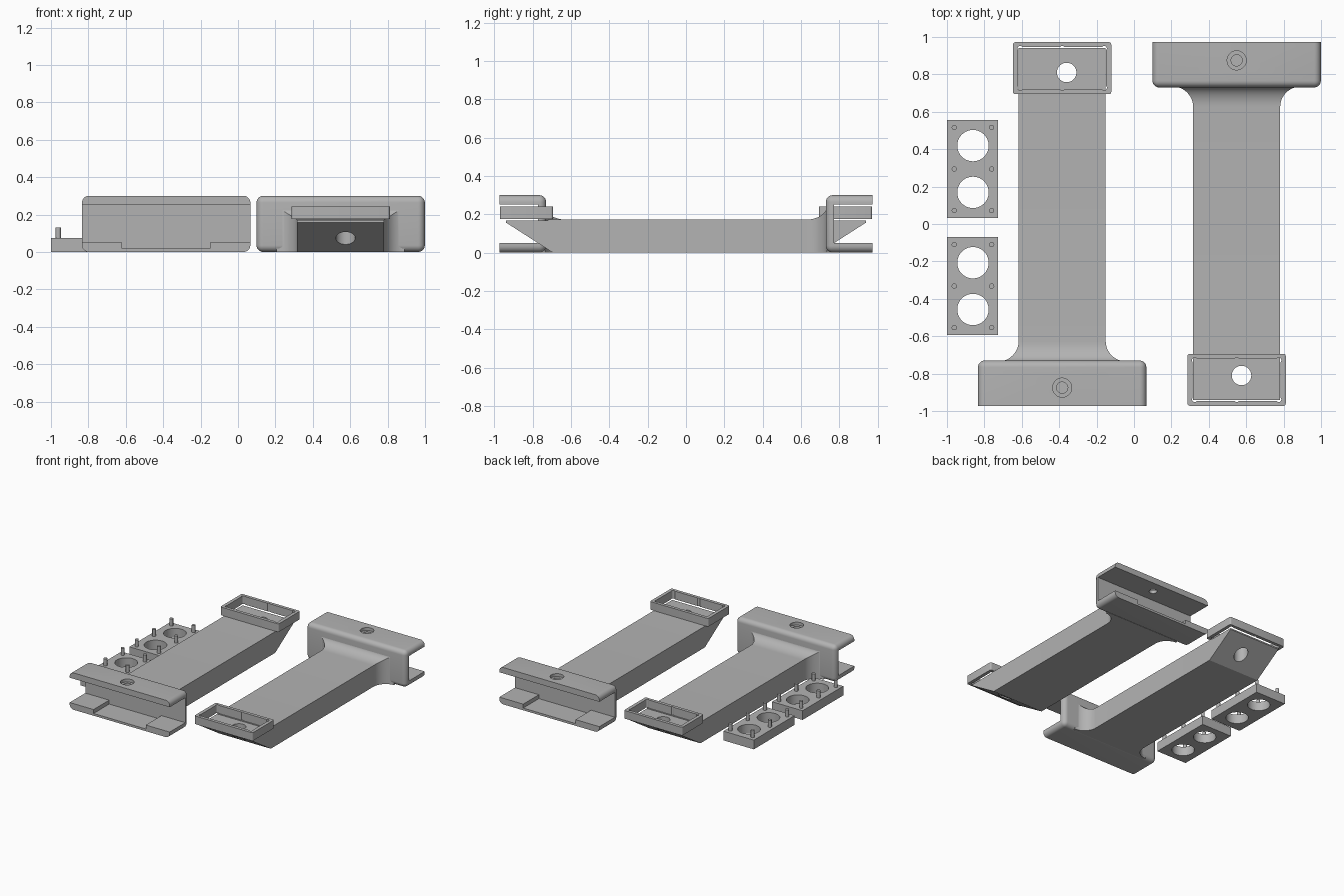
import bpy, bmesh, math
from mathutils import Matrix, Vector

if "Cube" in bpy.data.objects:
    bpy.data.objects.remove(bpy.data.objects["Cube"])

grey = bpy.data.materials.new("light_grey")
grey.diffuse_color = (0.45, 0.45, 0.45, 1)
grey.use_nodes = True
grey.node_tree.nodes["Principled BSDF"].inputs["Base Color"].default_value = grey.diffuse_color


def make(name, bm, cutter=False):
    bmesh.ops.recalc_face_normals(bm, faces=bm.faces)
    me = bpy.data.meshes.new(name)
    bm.to_mesh(me)
    bm.free()
    ob = bpy.data.objects.new(name, me)
    bpy.context.collection.objects.link(ob)
    me.materials.append(grey)
    ob.hide_render = cutter
    return ob


def add_box(bm, x, y, z):
    mat = Matrix.Translation(((x[0] + x[1]) / 2, (y[0] + y[1]) / 2, (z[0] + z[1]) / 2))
    mat = mat @ Matrix.Diagonal((x[1] - x[0], y[1] - y[0], z[1] - z[0], 1))
    return bmesh.ops.create_cube(bm, size=1, matrix=mat)["verts"]


def add_cyl(bm, x, y, z, r, n=40):
    bmesh.ops.create_cone(bm, cap_ends=True, segments=n, radius1=r, radius2=r, depth=z[1] - z[0],
                          matrix=Matrix.Translation((x, y, (z[0] + z[1]) / 2)))


def boolean(ob, tool, op="DIFFERENCE"):
    """Apply a boolean and remove the tool object."""
    m = ob.modifiers.new("bool", "BOOLEAN")
    m.operation, m.solver, m.object = op, "EXACT", tool
    bpy.context.view_layer.objects.active = ob
    bpy.ops.object.modifier_apply(modifier=m.name)
    bpy.data.objects.remove(tool)


def cut_box(ob, x, y, z):
    bm = bmesh.new()
    add_box(bm, x, y, z)
    boolean(ob, make("cutter", bm, True))


def cut_cyl(ob, *args):
    bm = bmesh.new()
    add_cyl(bm, *args)
    boolean(ob, make("cutter", bm, True))


def smooth(ob):
    bpy.ops.object.select_all(action="DESELECT")
    ob.select_set(True)
    bpy.context.view_layer.objects.active = ob
    bpy.ops.object.shade_smooth_by_angle(angle=math.radians(32))


def place(ob, cx, side):
    """Move a part to its arm; side -1 flips it front to back."""
    ob.data.transform(Matrix.Translation((cx, 0, 0)) @ Matrix.Diagonal((1, side, 1, 1)))
    if side < 0:
        ob.data.flip_normals()
    smooth(ob)


def build_clamp(name):
    # rounded block, sharp only around its open front
    bm = bmesh.new()
    add_box(bm, (-0.45, 0.45), (-0.973, -0.73), (0, 0.3))
    edges = [e for e in bm.edges if max(v.co.y for v in e.verts) > -0.8]
    bmesh.ops.bevel(bm, geom=edges, offset=0.036, segments=7, profile=0.5, affect="EDGES")
    ob = make(name, bm)
    cut_box(ob, (-1, 1), (-1.1, -0.772), (0.05, 0.252))      # channel
    cut_box(ob, (-0.235, 0.235), (-1.1, -0.772), (0.018, 0.1))  # shallow recess
    cut_cyl(ob, 0, -0.875, (0.2, 0.4), 0.03)                  # screw hole
    cut_cyl(ob, 0, -0.875, (0.276, 0.4), 0.051)               # counterbore
    return ob


def build_beam(name, hole_x):
    # sections (y, half width, bottom, top): flared root, straight run, sloped end
    rows = [(-0.755, 0.335, 0, 0.24)]
    for i in range(13):
        a = math.pi / 2 * i / 12
        rows.append((-0.735 + 0.11 * (1 - math.cos(a)), 0.2325 + 0.11 * (1 - math.sin(a)), 0,
                     0.172 + 0.07 * (1 - math.sin(a))))
    rows += [(0.695, 0.2325, 0, 0.172), (0.94, 0.2325, 0.157, 0.18)]
    bm = bmesh.new()
    rings = [[bm.verts.new(p) for p in ((-w, y, b), (w, y, b), (w, y, t), (-w, y, t))]
             for y, w, b, t in rows]
    for r, s in zip(rings, rings[1:]):
        for k in range(4):
            bm.faces.new((r[k], r[(k + 1) % 4], s[(k + 1) % 4], s[k]))
    bm.faces.new(rings[0])
    bm.faces.new(rings[-1])
    ob = make(name, bm)
    cut_box(ob, (-0.235, 0.235), (0.72, 0.946), (0.168, 0.3))
    cut_cyl(ob, hole_x, 0.81, (-0.1, 0.4), 0.052)
    return ob


def build_tray(name):
    # open rim with peg sockets along the inner wall
    bm = bmesh.new()
    add_box(bm, (-0.2625, 0.2625), (0.694, 0.972), (0.176, 0.242))
    edges = [e for e in bm.edges if abs(e.verts[0].co.z - e.verts[1].co.z) > 0.05]
    bmesh.ops.bevel(bm, geom=edges, offset=0.012, segments=4, profile=0.5, affect="EDGES")
    ob = make(name, bm)
    cut_box(ob, (-0.235, 0.235), (0.72, 0.946), (0.1, 0.3))
    for x in (-0.225, 0, 0.225):
        for y in (0.728, 0.938):
            cut_cyl(ob, x, y, (0.1, 0.3), 0.014, 16)
    return ob


# two arms, mirrored front to back
for label, cx, side, hole_x in (("left", -0.384, 1, 0.024), ("right", 0.549, -1, 0.026)):
    for ob in (build_clamp(label + "_clamp"), build_beam(label + "_beam", hole_x),
               build_tray(label + "_tray")):
        place(ob, cx, side)

# two pegged plates with a pair of round openings
for label, cy in (("back", 0.294), ("front", -0.332)):
    bm = bmesh.new()
    add_box(bm, (-1, -0.726), (cy - 0.262, cy + 0.262), (0, 0.075))
    plate = make(label + "_plate", bm)
    for dy in (-0.125, 0.125):
        cut_cyl(plate, -0.861, cy + dy, (-0.1, 0.2), 0.084)
    smooth(plate)
    bm = bmesh.new()
    for x in (-0.961, -0.761):
        for dy in (-0.222, 0, 0.222):
            add_cyl(bm, x, cy + dy, (0.07, 0.132), 0.014, 20)
    smooth(make(label + "_pegs", bm))
